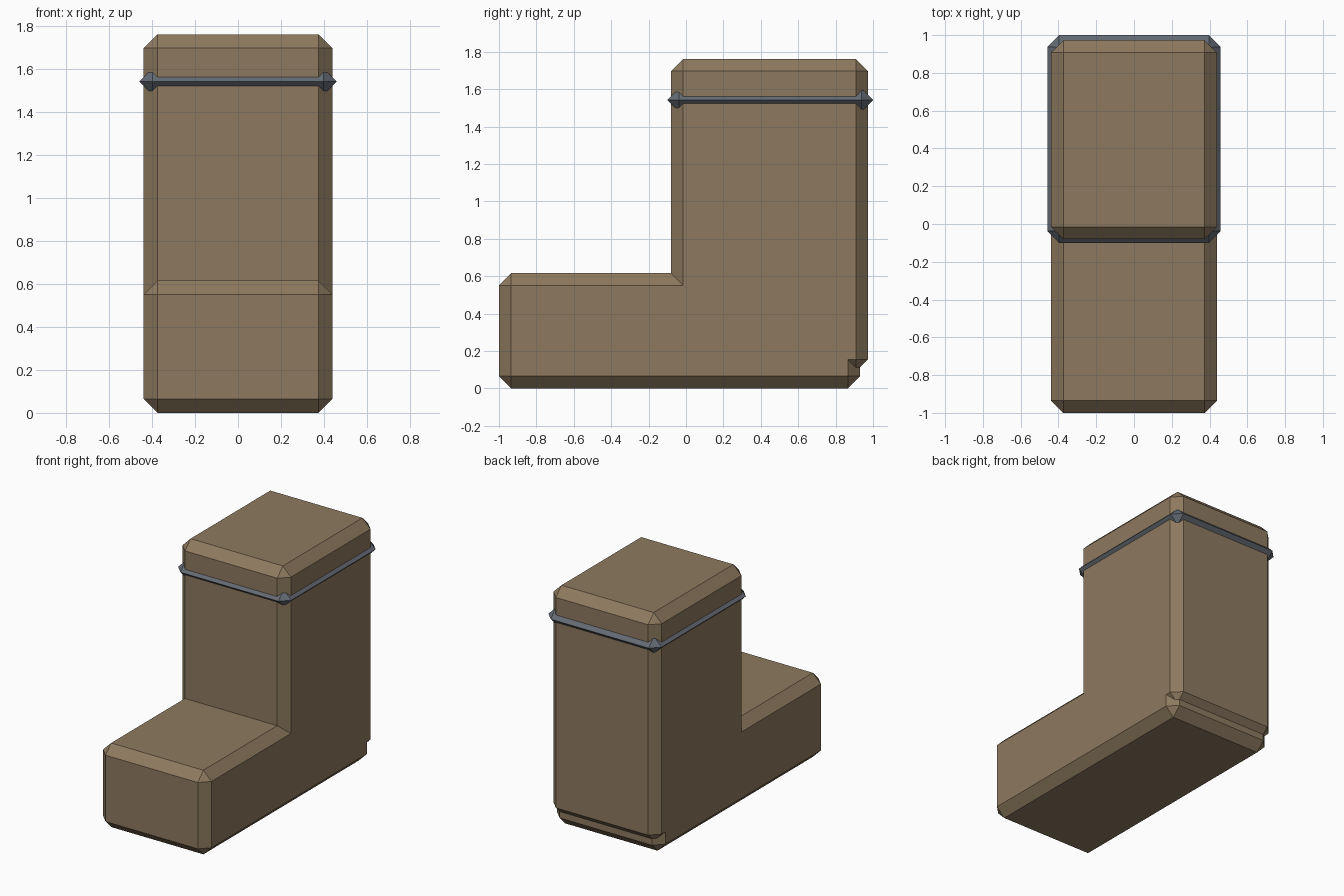
import bpy, bmesh
from mathutils import Vector

if "Cube" in bpy.data.objects:
    bpy.data.objects.remove(bpy.data.objects["Cube"])


def material(name, rgb):
    m = bpy.data.materials.new(name)
    m.diffuse_color = (*rgb, 1)
    m.use_nodes = True
    m.node_tree.nodes["Principled BSDF"].inputs["Base Color"].default_value = m.diffuse_color
    return m


brown = material("brown leather", (0.27, 0.193, 0.115))
grey = material("slate grey", (0.13, 0.147, 0.175))


def chamfered_box(name, lo, hi, c, mat):
    """Box from lo to hi with every edge cut at 45 degrees by c."""
    lo, hi = Vector(lo), Vector(hi)
    bm = bmesh.new()
    for i in range(8):
        s = [1 if i >> k & 1 else -1 for k in range(3)]
        corner = [hi[k] if s[k] > 0 else lo[k] for k in range(3)]
        for keep in range(3):
            bm.verts.new([corner[k] - (0 if k == keep else s[k] * c) for k in range(3)])
    bmesh.ops.remove_doubles(bm, verts=bm.verts, dist=1e-4)
    bmesh.ops.convex_hull(bm, input=bm.verts)
    bmesh.ops.dissolve_limit(bm, angle_limit=0.02, verts=bm.verts, edges=bm.edges)
    bmesh.ops.recalc_face_normals(bm, faces=bm.faces)
    me = bpy.data.meshes.new(name)
    bm.to_mesh(me)
    bm.free()
    me.materials.append(mat)
    ob = bpy.data.objects.new(name, me)
    bpy.context.collection.objects.link(ob)
    return ob


# Boot: long foot joined with the upright shaft, which overhangs the heel
boot = chamfered_box("boot", (-0.439, -1, 0), (0.439, 0.93, 0.616), 0.065, brown)
shaft = chamfered_box("shaft", (-0.439, -0.08, 0.09), (0.439, 0.973, 1.762), 0.065, brown)
union = boot.modifiers.new("join shaft", 'BOOLEAN')
union.operation = 'UNION'
union.solver = 'EXACT'
union.object = shaft
bpy.context.view_layer.objects.active = boot
bpy.ops.object.modifier_apply(modifier=union.name)
bpy.data.objects.remove(shaft)

# Cuff band: edges cut so deep that its sides meet in a ridge
chamfered_box("cuff_band", (-0.459, -0.1, 1.48), (0.459, 1.0, 1.604), 0.062, grey)
